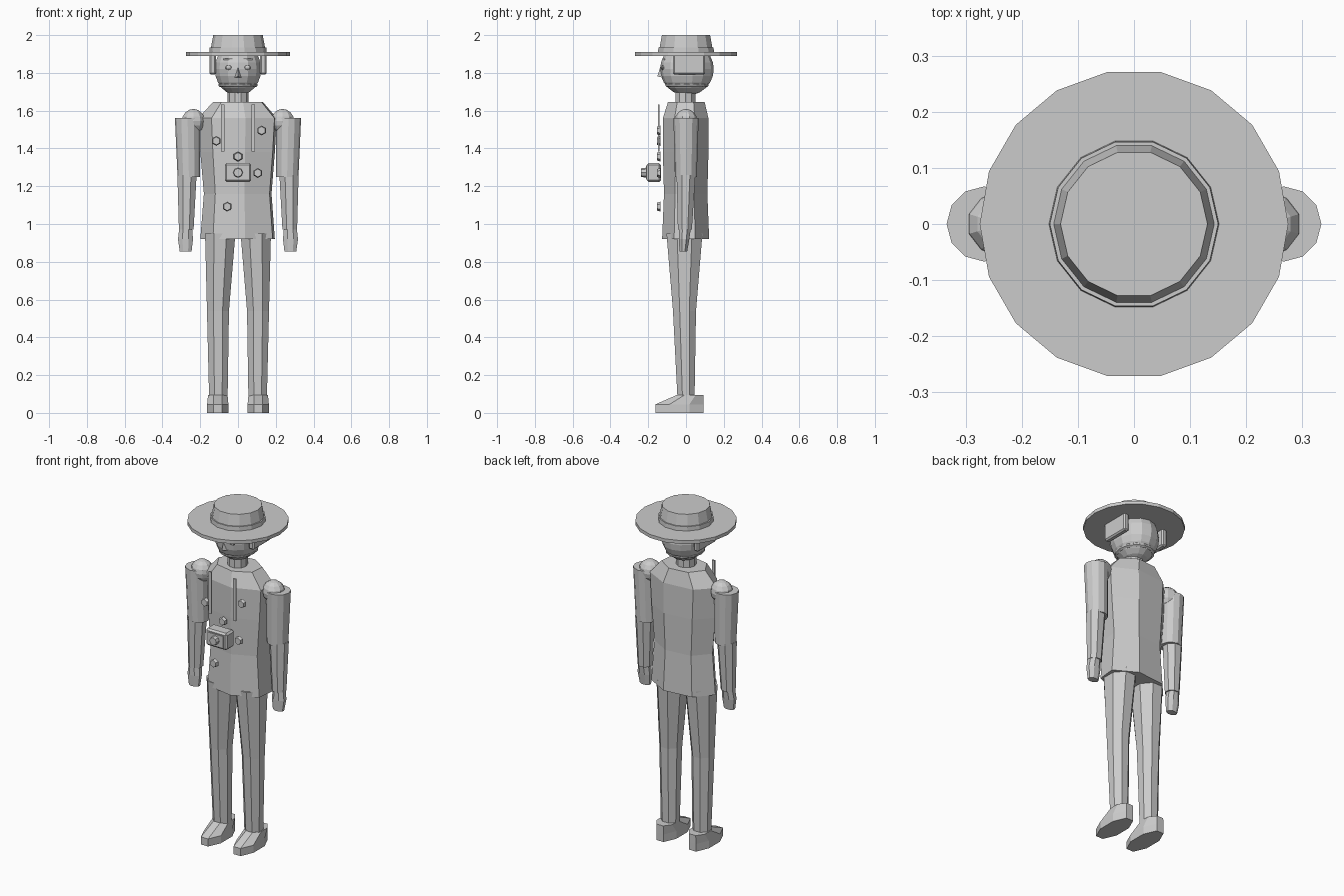
import bpy, bmesh, math
from mathutils import Matrix

if "Cube" in bpy.data.objects:
    bpy.data.objects.remove(bpy.data.objects["Cube"])

grey = bpy.data.materials.new("plain grey")
grey.diffuse_color = (0.6, 0.6, 0.6, 1)
grey.use_nodes = True
grey.node_tree.nodes["Principled BSDF"].inputs["Base Color"].default_value = grey.diffuse_color


def finish(name, bm):
    bmesh.ops.recalc_face_normals(bm, faces=bm.faces)
    me = bpy.data.meshes.new(name)
    bm.to_mesh(me)
    bm.free()
    me.materials.append(grey)
    ob = bpy.data.objects.new(name, me)
    bpy.context.collection.objects.link(ob)
    return ob


def loft(name, n, rings, phase=0.0):
    """Closed tube through rings of (z, cx, cy, rx, ry)."""
    ang = [math.radians(phase) + 2 * math.pi * i / n for i in range(n)]
    bm = bmesh.new()
    loops = [[bm.verts.new((cx + rx * math.cos(a), cy + ry * math.sin(a), z)) for a in ang]
             for z, cx, cy, rx, ry in rings]
    for lo, hi in zip(loops, loops[1:]):
        for i in range(n):
            j = (i + 1) % n
            bm.faces.new((lo[i], lo[j], hi[j], hi[i]))
    bm.faces.new(loops[0][::-1])
    bm.faces.new(loops[-1])
    return finish(name, bm)


def box(name, c, size, bevel=0.0):
    bm = bmesh.new()
    bmesh.ops.create_cube(bm, size=1, matrix=Matrix.Translation(c) @ Matrix.Diagonal((*size, 1)))
    if bevel:
        bmesh.ops.bevel(bm, geom=bm.edges[:], offset=bevel, segments=1, affect='EDGES')
    return finish(name, bm)


def ball(name, c, r, u=12, v=8):
    bm = bmesh.new()
    bmesh.ops.create_uvsphere(bm, u_segments=u, v_segments=v, radius=1,
                              matrix=Matrix.Translation(c) @ Matrix.Diagonal((*r, 1)))
    return finish(name, bm)


def disc(name, c, r, depth, n, taper=1.0):
    """Short cylinder facing the front, narrower at the front by taper."""
    bm = bmesh.new()
    m = Matrix.Translation(c) @ Matrix.Rotation(math.pi / 2, 4, 'X')
    bmesh.ops.create_cone(bm, cap_ends=True, segments=n, radius1=r, radius2=r * taper,
                          depth=depth, matrix=m)
    return finish(name, bm)


# jacket body (seven-sided) and neck
loft("jacket", 7, [(0.92, 0.005, 0, .205, .128), (1.16, 0.005, 0, .186, .118),
                   (1.38, 0.005, 0, .205, .124), (1.56, 0.005, 0, .216, .124),
                   (1.645, 0.005, 0.003, .138, .1)], 22)
loft("neck", 10, [(1.62, 0, -.003, .055, .055), (1.71, 0, -.003, .055, .055)])

# head and face
ball("head", (0, 0.005, 1.82), (.126, .142, .14), 14, 12)
bm = bmesh.new()
tip = [bm.verts.new(p) for p in ((0, -.13, 1.85), (-.018, -.125, 1.775), (.018, -.125, 1.775),
                                 (0, -.152, 1.782))]
for f in ((0, 1, 3), (0, 3, 2), (1, 2, 3), (0, 2, 1)):
    bm.faces.new([tip[i] for i in f])
finish("nose", bm)
loft("jaw_line", 14, [(1.724, 0, .005, .093, .106), (1.73, 0, .005, .103, .116),
                      (1.738, 0, .005, .104, .117), (1.743, 0, .005, .1, .114)])
for s in (-1, 1):
    ball("eye", (s * .05, -.124, 1.828), (.018, .01, .012), 8, 6)
    box("eyebrow", (s * .055, -.117, 1.873), (.05, .014, .008))
    box("ear_flap", (s * .134, .015, 1.848), (.034, .17, .115), .008)

# wide-brimmed hat
loft("hat_brim", 18, [(1.89, 0, 0, .275, .275), (1.91, 0, 0, .275, .275)])
loft("hat_crown", 14, [(1.905, 0, 0, .146, .146), (1.93, 0, 0, .144, .144),
                       (2.0, 0, 0, .131, .131)])
loft("hat_band", 14, [(1.905, 0, 0, .152, .152), (1.935, 0, 0, .15, .15)])

for s in (-1, 1):
    # arms
    ball("shoulder", (s * .236, 0, 1.545), (.064, .06, .064), 10, 8)
    loft("upper_sleeve", 12, [(1.25, s * .26, 0, .06, .057), (1.56, s * .267, 0, .067, .067)])
    loft("lower_sleeve", 8, [(0.97, s * .274, -.006, .042, .04),
                             (1.26, s * .27, 0, .055, .054)], 22.5)
    loft("hand", 8, [(0.855, s * .277, -.014, .034, .022), (0.92, s * .278, -.01, .043, .03),
                     (0.975, s * .277, -.006, .037, .034)], 22.5)
    # trousers
    loft("trouser_leg", 8, [(0.08, s * .104, 0, .053, .049), (0.54, s * .106, -.008, .063, .066),
                            (0.95, s * .094, -.008, .087, .103)], 22.5)
    # shoes
    loft("shoe", 8, [(0, s * .107, -.035, .061, .138), (0.045, s * .107, -.035, .061, .138),
                     (0.095, s * .107, .022, .056, .076)], 22.5)
    # neck straps
    box("strap", (s * .081, -.145, 1.508), (.018, .008, .25))

# camera hanging on the chest
box("camera_body", (0, -.17, 1.272), (.14, .076, .1), .01)
box("camera_front", (0, -.209, 1.272), (.1, .008, .068))
disc("camera_lens", (0, -.22, 1.272), .027, .034, 8, .85)

# jacket buttons
for x, z in ((-.115, 1.44), (.125, 1.495), (0, 1.357), (.105, 1.27), (-.057, 1.092)):
    disc("button", (x, -.145, z), .026, .018, 6, .8)
